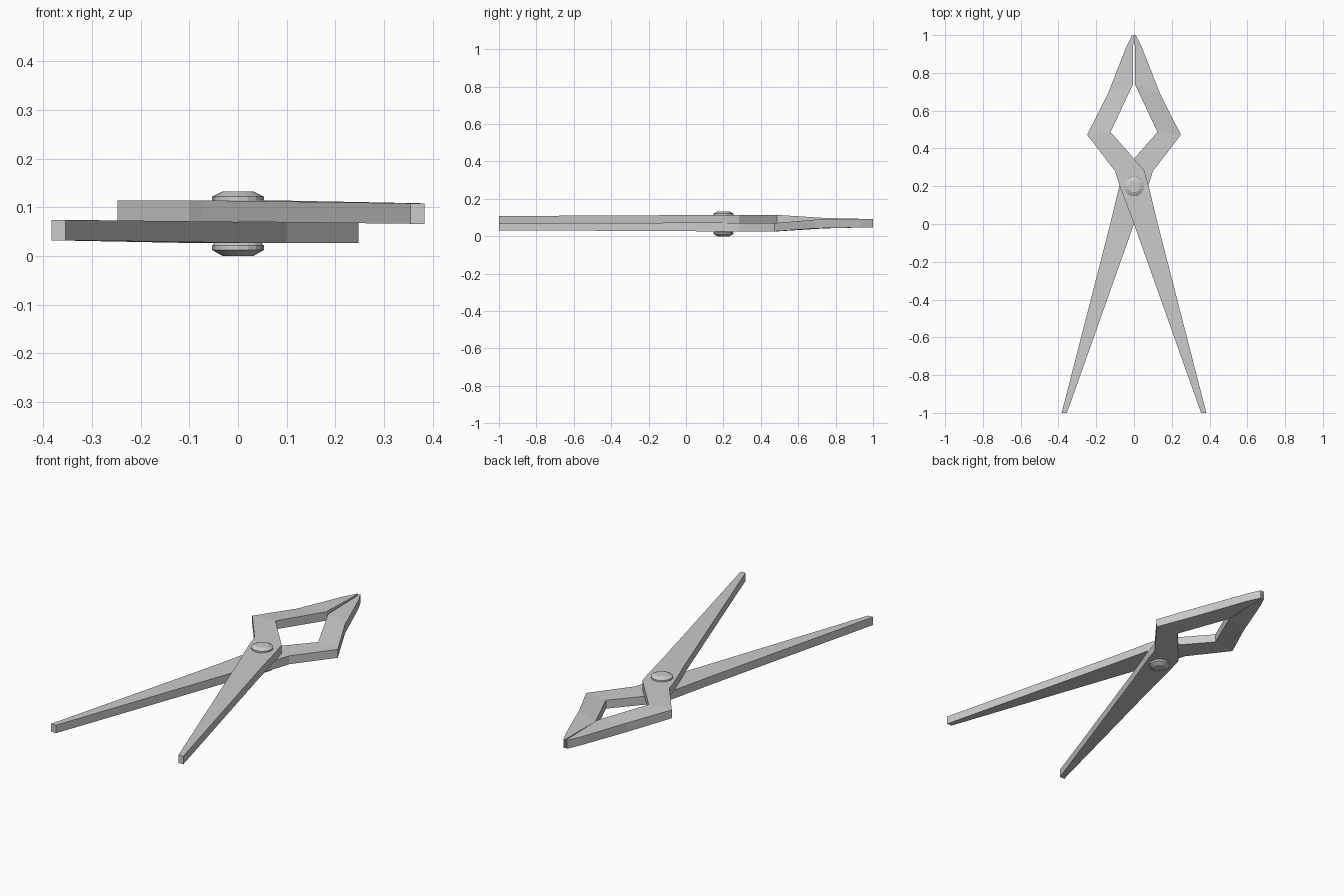
import bpy, bmesh
from math import pi, sin, cos

if "Cube" in bpy.data.objects:
    bpy.data.objects.remove(bpy.data.objects["Cube"])

# stations along one arm: (left x, y), (right x, y), (bottom z, top z)
STATIONS = [
    ((0.355, -1.0), (0.383, -1.0), (0.066, 0.108)),
    ((0.0, 0.0), (0.126, 0.0), (0.070, 0.113)),
    ((-0.075, 0.2), (0.078, 0.2), (0.070, 0.114)),
    ((-0.1, 0.28), (0.055, 0.283), (0.070, 0.114)),
    ((-0.248, 0.472), (-0.124, 0.487), (0.070, 0.114)),
    ((-0.138, 0.69), (-0.005, 0.74), (0.051, 0.098)),
    ((-0.042, 0.935), (-0.004, 0.945), (0.049, 0.093)),
    ((-0.01, 1.0), (-0.003, 1.0), (0.048, 0.092)),
]


def loft(name, rings):
    """Skin a stack of closed rings and cap both ends."""
    bm = bmesh.new()
    loops = [[bm.verts.new(p) for p in r] for r in rings]
    n = len(loops[0])
    for a, b in zip(loops, loops[1:]):
        for i in range(n):
            j = (i + 1) % n
            bm.faces.new((a[i], a[j], b[j], b[i]))
    bm.faces.new(loops[0])
    bm.faces.new(loops[-1])
    bmesh.ops.recalc_face_normals(bm, faces=bm.faces)
    me = bpy.data.meshes.new(name)
    bm.to_mesh(me)
    bm.free()
    ob = bpy.data.objects.new(name, me)
    bpy.context.collection.objects.link(ob)
    return ob


# two identical arms, the lower one turned half a turn about the long axis
rings = [[(*l, z0), (*r, z0), (*r, z1), (*l, z1)] for l, r, (z0, z1) in STATIONS]
loft("upper_arm", rings)
lower = loft("lower_arm", rings)
lower.rotation_euler.y = pi
lower.location.z = 0.14

# pivot rivet with a chamfered head at each end
PROFILE = [(0.032, 0.0), (0.053, 0.012), (0.053, 0.021), (0.046, 0.028),
           (0.046, 0.108), (0.053, 0.113), (0.053, 0.122), (0.032, 0.132)]
N = 16
loft("pivot_rivet", [[(r * cos(2 * pi * i / N), 0.2 + r * sin(2 * pi * i / N), z)
                      for i in range(N)] for r, z in PROFILE])
